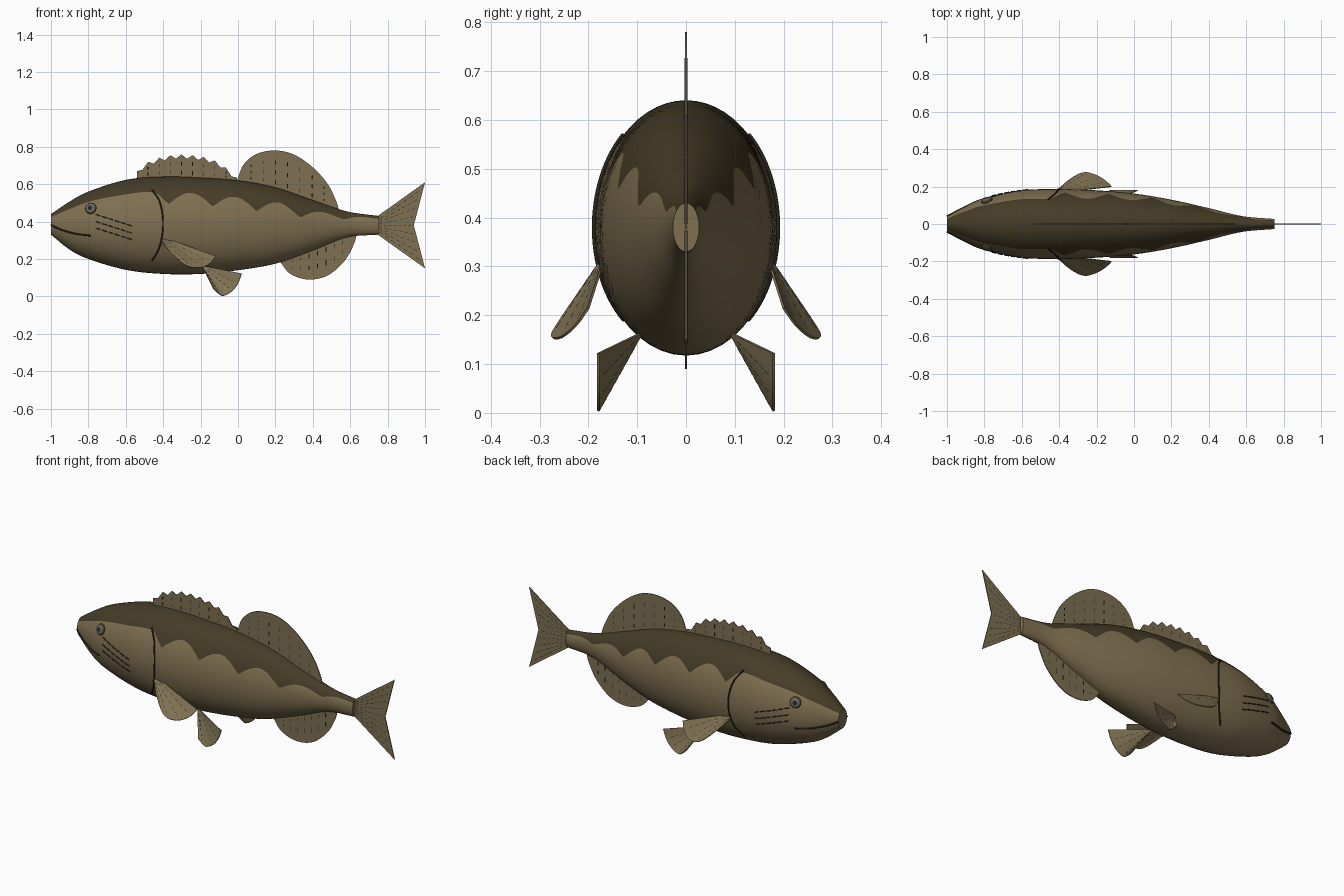
import bpy, bmesh, math
from mathutils import Vector

cube = bpy.data.objects.get("Cube")
if cube:
    bpy.data.objects.remove(cube, do_unlink=True)


def material(name, rgb):
    m = bpy.data.materials.new(name)
    m.use_nodes = True
    m.diffuse_color = (*rgb, 1)
    bsdf = m.node_tree.nodes["Principled BSDF"]
    bsdf.inputs["Base Color"].default_value = (*rgb, 1)
    bsdf.inputs["Roughness"].default_value = 0.6
    return m


OLIVE = material("olive_flank", (0.21, 0.16, 0.08))
DARK = material("dark_back", (0.06, 0.045, 0.02))
FIN = material("fin_olive", (0.21, 0.165, 0.085))
LINE = material("dark_line", (0.02, 0.018, 0.012))
IRIS = material("grey_iris", (0.13, 0.15, 0.13))


def smooth_path(points, steps=6):
    """Catmull-Rom curve through the points."""
    p = [Vector(v) for v in points]
    p = [2 * p[0] - p[1]] + p + [2 * p[-1] - p[-2]]
    out = []
    for a, b, c, d in zip(p, p[1:], p[2:], p[3:]):
        for i in range(steps):
            t = i / steps
            out.append(0.5 * (2 * b + (c - a) * t + (2 * a - 5 * b + 4 * c - d) * t * t
                              + (3 * b - a - 3 * c + d) * t ** 3))
    return out + [p[-2]]


def sample(path, x):
    """Interpolate a path at a given x."""
    for a, b in zip(path, path[1:]):
        if x <= b[0]:
            return a.lerp(b, max(0, (x - a[0]) / (b[0] - a[0])))
    return path[-1]


def mesh_object(name, verts, faces, mats):
    me = bpy.data.meshes.new(name)
    me.from_pydata(verts, [], faces)
    for m in mats:
        me.materials.append(m)
    ob = bpy.data.objects.new(name, me)
    bpy.context.collection.objects.link(ob)
    return ob


# Body stations: x, top, bottom, half width
HULL = smooth_path([Vector(v) for v in (
    (-1, .44, .33, .04), (-.9, .507, .25, .095), (-.8, .56, .2, .14), (-.6, .623, .142, .18),
    (-.4, .64, .12, .187), (-.2, .635, .12, .18), (0, .62, .14, .163), (.2, .583, .175, .13),
    (.4, .515, .245, .085), (.58, .455, .315, .042), (.75, .43, .33, .027))], 8)
# Lower edge of the dark back, before the scallops
EDGE = smooth_path([(-1, .425, 0), (-.8, .505, 0), (-.6, .545, 0), (-.45, .56, 0), (-.2, .55, 0),
                    (0, .53, 0), (.2, .505, 0), (.45, .45, 0), (.75, .415, 0)])


def edge_height(x):
    z = sample(EDGE, x)[1]
    if x > -.48:
        wave = 1 - abs(math.sin(math.pi * (x + .37) / .235))
        z -= .065 * wave * min(1, (x + .48) / .08, max(0, (.75 - x) / .5))
    return z


def skin(x, z, lift=0.0):
    """Half width of the body at x, z."""
    _, top, bot, w = sample(HULL, x)
    k = (z - (top + bot) / 2) / ((top - bot) / 2)
    return w * math.sqrt(max(0, 1 - k * k)) + lift


# Body: one ring vertex always follows the colour edge
RINGS, UP, LOW = 150, 10, 16
HALF = UP + LOW
N = 2 * HALF
verts, faces = [], []
for i in range(RINGS + 1):
    x = -1 + 1.75 * i / RINGS
    _, top, bot, w = sample(HULL, x)
    c, r = (top + bot) / 2, (top - bot) / 2
    cut = math.acos(max(-.95, min(.95, (edge_height(x) - c) / r)))
    angles = [cut * j / UP for j in range(UP)]
    angles += [cut + (math.pi - cut) * j / LOW for j in range(LOW + 1)]
    angles += [-a for a in angles[-2:0:-1]]
    verts += [(x, w * math.sin(a), c + r * math.cos(a)) for a in angles]
for i in range(RINGS):
    for j in range(N):
        k = (j + 1) % N
        faces.append((i * N + j, i * N + k, (i + 1) * N + k, (i + 1) * N + j))
faces += [tuple(range(N))[::-1], tuple(range(RINGS * N, RINGS * N + N))]
body = mesh_object("body", verts, faces, [OLIVE, DARK])
for f in body.data.polygons[:RINGS * N]:
    j = f.index % N
    f.material_index = int(j < UP or j >= N - UP)
bm = bmesh.new()
bm.from_mesh(body.data)
bmesh.ops.recalc_face_normals(bm, faces=bm.faces)
bm.to_mesh(body.data)
bm.free()
bpy.context.view_layer.objects.active = body
body.select_set(True)
bpy.ops.object.shade_smooth_by_angle(angle=math.radians(50))
body.select_set(False)


def strokes(name, lines, radius):
    """Thin dark tubes along polylines, as one mesh."""
    cu = bpy.data.curves.new(name, "CURVE")
    cu.dimensions = "3D"
    cu.bevel_depth = radius
    cu.bevel_resolution = 1
    cu.use_fill_caps = True
    for line in lines:
        s = cu.splines.new("POLY")
        s.points.add(len(line) - 1)
        for pt, v in zip(s.points, line):
            pt.co = (*v, 1)
    cu.materials.append(LINE)
    ob = bpy.data.objects.new(name, cu)
    bpy.context.collection.objects.link(ob)
    bpy.ops.object.select_all(action="DESELECT")
    ob.select_set(True)
    bpy.context.view_layer.objects.active = ob
    bpy.ops.object.convert(target="MESH")


def dashes(a, b, count, fill=.6):
    a, b = Vector(a), Vector(b)
    return [[a.lerp(b, i / count), a.lerp(b, (i + fill) / count)] for i in range(count)]


def fin(name, points, fan=False):
    n = len(points)
    faces = [(0, i, i + 1) for i in range(1, n - 1)] if fan else [tuple(range(n))]
    ob = mesh_object(name, points, faces, [FIN])
    mod = ob.modifiers.new("thickness", "SOLIDIFY")
    mod.thickness = .005
    mod.offset = 0
    return ob


def upright(pairs):
    return [Vector((x, 0, z)) for x, z in pairs]


# Spiny dorsal fin with a saw-tooth top
crest = smooth_path(upright([(-.54, .67), (-.48, .72), (-.36, .755), (-.24, .755),
                             (-.13, .73), (-.06, .685), (-.005, .635)]))
teeth, spines = [], []
for i in range(19):
    x = -.54 + .535 * i / 18
    z = sample(crest, x)[2]
    teeth.append(Vector((x, 0, z - (.022 if i % 2 else 0))))
    if i % 2 == 0 and 0 < i < 17:
        spines += dashes((x, 0, sample(HULL, x)[1] + .01), (x, 0, z - .01), 2, .45)
fin("spiny_dorsal_fin", teeth + upright([(-.005, .57), (-.54, .57)]))
strokes("dorsal_spines", spines, .0035)

# Soft dorsal and anal fins
soft = smooth_path(upright([(-.005, .62), (.03, .705), (.1, .762), (.2, .78), (.3, .758),
                            (.4, .69), (.48, .6), (.525, .51), (.54, .46)]))
fin("soft_dorsal_fin", soft + upright([(.5, .44), (0, .55)]))
anal = smooth_path(upright([(.225, .185), (.28, .12), (.375, .09), (.48, .112),
                            (.57, .19), (.62, .28), (.635, .335)]))
fin("anal_fin", anal + upright([(.6, .37), (.25, .26)]))
rays = []
for i in range(7):
    x = .07 + .065 * i
    rays += dashes((x, 0, sample(HULL, x)[1] + .015), (x, 0, sample(soft, x)[2] - .02), 3, .4)
    x = .29 + .045 * i
    rays += dashes((x, 0, sample(HULL, x)[2] - .01), (x, 0, sample(anal, x)[2] + .015), 2, .4)
strokes("soft_fin_rays", rays, .0035)

# Tail fin with a shallow fork
fin("tail_fin", upright([(.74, .425), (1, .61), (.94, .38), (1, .15), (.74, .335)]))
rays = []
for i in range(9):
    t = i / 4 - 1
    rays += dashes((.755, 0, .38 + .035 * t), (.935 + .045 * abs(t), 0, .38 + .19 * t), 7)
strokes("tail_rays", rays, .0032)

for side, label in ((-1, "front"), (1, "back")):
    def place(points):
        return [Vector((x, side * y, z)) for x, y, z in points]

    # Paired fins fan out from a root point
    paired = {
        "pectoral": ((-.425, .165, .325), [(-.405, .18, .285), (-.36, .225, .235), (-.3, .265, .178),
                     (-.25, .275, .155), (-.19, .255, .155), (-.145, .225, .18), (-.12, .2, .215)]),
        "pelvic": ((-.195, .09, .165), [(-.13, .18, .04), (-.1, .18, .013), (-.075, .18, .004),
                   (-.03, .18, .03), (.0, .18, .07), (.02, .18, .122)])}
    for kind, (root, rim) in paired.items():
        root, rim = place([root])[0], smooth_path(place(rim), 3)
        fin(f"{label}_{kind}_fin", [root] + rim, fan=True)
        rays = []
        for tip in rim[3:-1:3]:
            rays += dashes(root.lerp(tip, .2), root.lerp(tip, .95), 6)
        strokes(f"{label}_{kind}_rays", rays, .003)

    # Gill edge, mouth and cheek stripes lie on the skin
    def on_skin(line, lift=.001):
        return place([(x, skin(x, z, lift), z) for x, z, _ in line])

    gill = smooth_path([(-.46, .57, 0), (-.42, .51, 0), (-.402, .42, 0), (-.405, .33, 0),
                        (-.425, .25, 0), (-.46, .19, 0)])
    mouth = smooth_path([(-1, .383, 0), (-.95, .358, 0), (-.87, .335, 0), (-.79, .325, 0)])
    strokes(f"{label}_gill_edge", [on_skin(gill, .002)], .004)
    strokes(f"{label}_mouth", [on_skin(mouth)], .005)
    cheek = []
    for z in (.438, .4, .365):
        for a, b in dashes((-.76, z, 0), (-.56, z - .064, 0), 6, .75):
            cheek.append(on_skin([a, a.lerp(b, .5), b]))
    strokes(f"{label}_cheek_stripes", cheek, .0028)

    # Eye: rim, iris and pupil by distance from its axis
    bm = bmesh.new()
    bmesh.ops.create_uvsphere(bm, u_segments=24, v_segments=24, radius=.031)
    for f in bm.faces:
        d = f.calc_center_median().xy.length
        f.material_index = 0 if d > .024 else 1 if d > .012 else 2
        f.smooth = True
    eye = mesh_object(f"{label}_eye", [], [], [DARK, IRIS, LINE])
    bm.to_mesh(eye.data)
    bm.free()
    eye.scale = (1, 1, .5)
    eye.rotation_euler = (math.radians(-side * 75), 0, math.radians(side * 18))
    eye.location = (-.787, side * skin(-.787, .47), .47)
